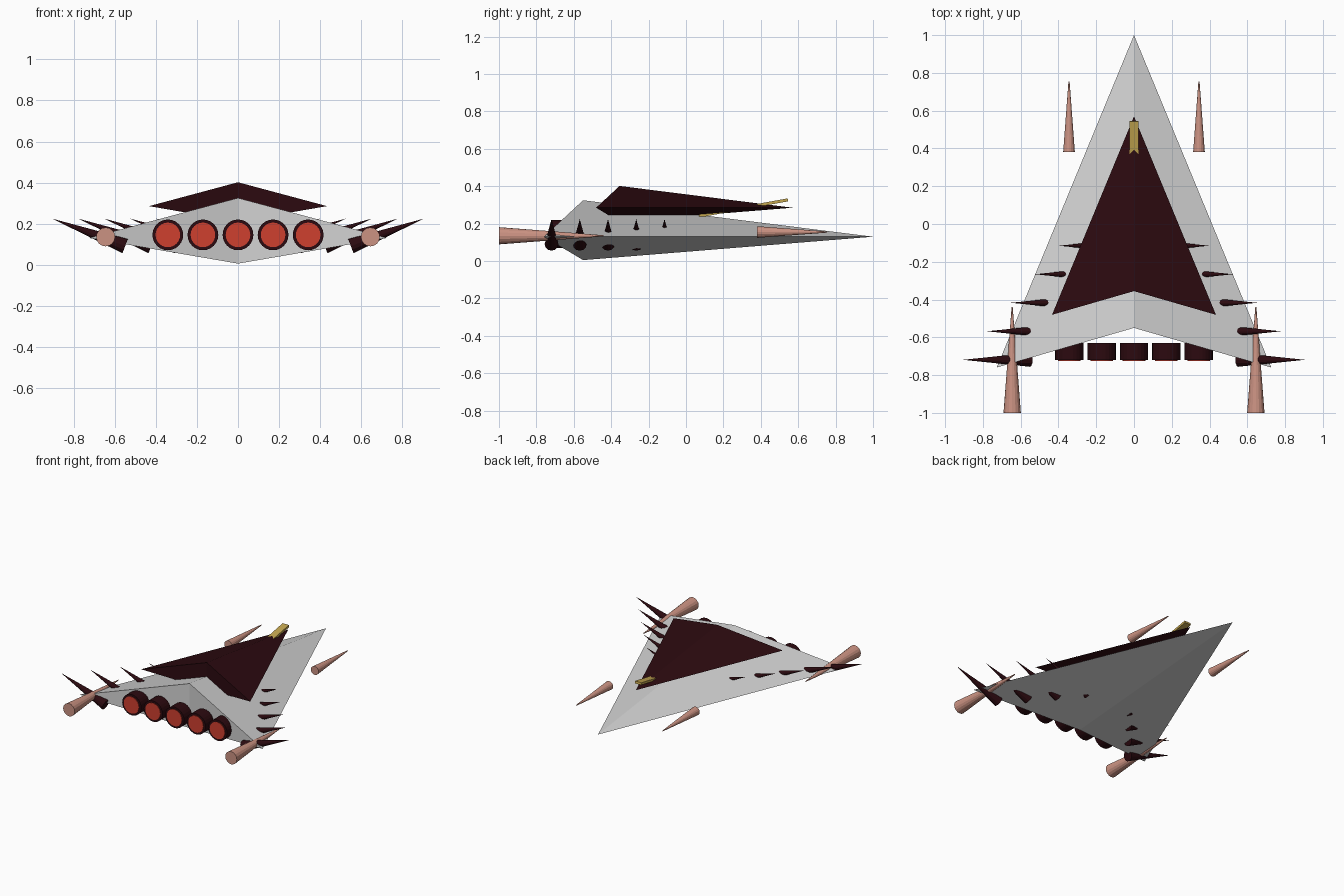
import bpy, bmesh
from mathutils import Vector, Matrix

cube = bpy.data.objects.get("Cube")
if cube:
    bpy.data.objects.remove(cube, do_unlink=True)


def material(name, rgb):
    m = bpy.data.materials.new(name)
    m.use_nodes = True
    m.diffuse_color = (*rgb, 1)
    bsdf = next(n for n in m.node_tree.nodes if n.type == 'BSDF_PRINCIPLED')
    bsdf.inputs["Base Color"].default_value = (*rgb, 1)
    return m


GREY = material("light_grey", (0.64, 0.64, 0.64))
DARK = material("dark_maroon", (0.025, 0.003, 0.005))
RED = material("glow_red", (0.62, 0.05, 0.028))
PINK = material("dusty_pink", (0.60, 0.29, 0.225))
GOLD = material("gold", (0.55, 0.38, 0.08))


def finish(name, bm, mat):
    bmesh.ops.recalc_face_normals(bm, faces=bm.faces)
    mesh = bpy.data.meshes.new(name)
    bm.to_mesh(mesh)
    bm.free()
    mesh.materials.append(mat)
    ob = bpy.data.objects.new(name, mesh)
    bpy.context.collection.objects.link(ob)
    return ob


def dart(name, scale, nose_y, mid_z, mat):
    """Arrowhead wedge with a ridge above, a keel below and a swept rear."""
    bm = bmesh.new()
    s = scale
    rear_y = nose_y - 1.76 * s
    nose = bm.verts.new((0, nose_y, mid_z))
    top = bm.verts.new((0, rear_y + 0.21 * s, mid_z + 0.195 * s))
    keel = bm.verts.new((0, rear_y + 0.21 * s, mid_z - 0.125 * s))
    for side in (-1, 1):
        tip = bm.verts.new((side * 0.727 * s, rear_y, mid_z))
        for face in ((nose, top, tip), (nose, tip, keel), (tip, top, keel)):
            bm.faces.new(face)
    return finish(name, bm, mat)


def cone(name, start, end, r1, r2, sides, mat):
    """Straight cone or cylinder between two points."""
    a, b = Vector(start), Vector(end)
    rot = (b - a).to_track_quat('Z', 'Y').to_matrix().to_4x4()
    bm = bmesh.new()
    bmesh.ops.create_cone(bm, cap_ends=True, segments=sides, radius1=r1, radius2=r2,
                          depth=(b - a).length,
                          matrix=Matrix.Translation((a + b) / 2) @ rot)
    return finish(name, bm, mat)


# Hull and the smaller raised deck
dart("hull", 1.0, 1.0, 0.13, GREY)
dart("upper_deck", 0.597, 0.57, 0.285, DARK)

# Row of engines with glowing discs
for i in range(-2, 3):
    x = i * 0.171
    cone(f"engine_{i + 3}", (x, -0.63, 0.145), (x, -0.72, 0.145), 0.075, 0.075, 24, DARK)
    cone(f"engine_glow_{i + 3}", (x, -0.715, 0.145), (x, -0.724, 0.145), 0.06, 0.06, 24, RED)

for side, label in ((1, "left"), (-1, "right")):
    # Wing tip and nose cannons
    cone(f"wing_cannon_{label}", (side * 0.645, -1, 0.135), (side * 0.645, -0.44, 0.135),
         0.046, 0.003, 16, PINK)
    cone(f"nose_cannon_{label}", (side * 0.344, 0.38, 0.155), (side * 0.344, 0.755, 0.155),
         0.031, 0.003, 16, PINK)
    # Slanted spikes piercing the wing
    for i in range(5):
        y = -0.719 + 0.151 * i
        inset = 0.127 * i
        cone(f"spike_{label}_{i + 1}", (side * (0.55 - inset), y, 0.09),
             (side * (0.905 - inset), y, 0.224), 0.037, 0, 12, DARK)

# Tilted gold bar running out through the deck
low, high = Vector((0, 0.07, 0.241)), Vector((0, 0.545, 0.327))
bm = bmesh.new()
bmesh.ops.create_cube(bm, size=1)
bmesh.ops.scale(bm, vec=(0.05, 0.016, (high - low).length), verts=bm.verts)
turn = (high - low).to_track_quat('Z', 'Y').to_matrix().to_4x4()
bmesh.ops.transform(bm, matrix=Matrix.Translation((low + high) / 2) @ turn, verts=bm.verts)
finish("gold_bar", bm, GOLD)
